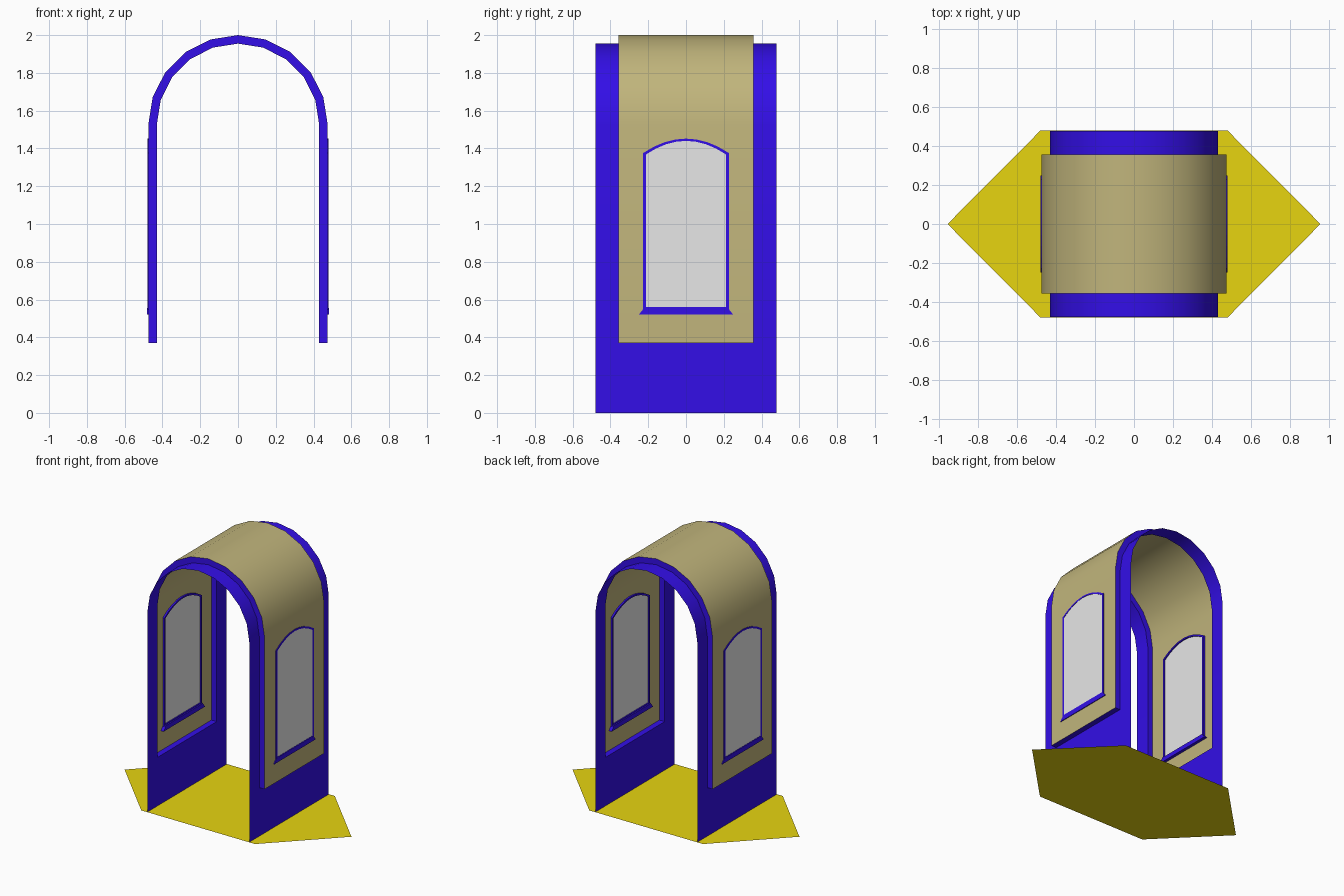
import bpy, bmesh, math

if "Cube" in bpy.data.objects:
    bpy.data.objects.remove(bpy.data.objects["Cube"])

R_IN, R_OUT, SPRING = 0.43, 0.475, 1.525   # arch radii and springing height
Y_END, Y_PANEL, Z_PANEL = 0.478, 0.358, 0.37


def material(name, rgb):
    m = bpy.data.materials.new(name)
    m.diffuse_color = (*rgb, 1)
    m.use_nodes = True
    m.node_tree.nodes["Principled BSDF"].inputs["Base Color"].default_value = m.diffuse_color
    return m


BLUE = material("deep blue", (0.033, 0.0045, 0.8))
TAN = material("tan", (0.53, 0.46, 0.20))
GREY = material("pale grey", (0.8, 0.8, 0.8))
YELLOW = material("yellow", (0.8, 0.66, 0.005))


def finish(name, bm, mat, smooth=False):
    bmesh.ops.remove_doubles(bm, verts=bm.verts, dist=1e-5)
    bmesh.ops.recalc_face_normals(bm, faces=bm.faces)
    me = bpy.data.meshes.new(name)
    bm.to_mesh(me)
    bm.free()
    me.materials.append(mat)
    ob = bpy.data.objects.new(name, me)
    bpy.context.collection.objects.link(ob)
    if smooth:
        bpy.ops.object.select_all(action='DESELECT')
        ob.select_set(True)
        bpy.context.view_layer.objects.active = ob
        bpy.ops.object.shade_smooth_by_angle(angle=math.radians(30))
    return ob


def arch(r, z0):
    """Arch outline in x, z: two legs and ten arc segments."""
    arc = [(r * math.cos(math.pi * i / 10), SPRING + r * math.sin(math.pi * i / 10))
           for i in range(11)]
    return [(r, z0)] + arc + [(-r, z0)]


def strip(bm, a, b):
    """Quads between two equally long point rows."""
    va, vb = [bm.verts.new(p) for p in a], [bm.verts.new(p) for p in b]
    for i in range(len(a) - 1):
        bm.faces.new((va[i], va[i + 1], vb[i + 1], vb[i]))


def at_y(points, y):
    return [(x, y, z) for x, z in points]


# End ribs with the stepped edge around the raised panel
for side, label in ((-1, "front"), (1, "back")):
    bm = bmesh.new()
    inner = arch(R_IN, Z_PANEL)
    strip(bm, at_y(inner, side * Y_END), at_y(inner, side * Y_PANEL))
    strip(bm, at_y(inner, side * Y_PANEL), at_y(arch(R_OUT, Z_PANEL), side * Y_PANEL))
    finish(label + "_rib", bm, BLUE, True)

# Raised vault panel
bm = bmesh.new()
outer = arch(R_OUT, Z_PANEL)
strip(bm, at_y(outer, -Y_PANEL), at_y(outer, Y_PANEL))
finish("vault_panel", bm, TAN, True)

# Hexagonal floor sheet
bm = bmesh.new()
bm.faces.new([bm.verts.new(p) for p in (
    (0.957, 0, 0), (0.48, 0.48, 0), (-0.48, 0.48, 0),
    (-0.957, 0, 0), (-0.48, -0.48, 0), (0.48, -0.48, 0))])
finish("floor", bm, YELLOW)


def window_outline(w, z0, z1, rise):
    """Rectangle with a shallow arched head, in y, z."""
    head = [(w * math.cos(math.pi * i / 8), z1 + rise * math.sin(math.pi * i / 8) ** 0.9)
            for i in range(9)]
    head = [(w * (1 - i / 4), z1 + rise * (1 - (1 - i / 4) ** 2)) for i in range(9)]
    return [(-w, z0), (w, z0)] + head


def plate(name, outline, x0, x1, side, mat):
    bm = bmesh.new()
    f = bm.faces.new([bm.verts.new((side * x0, y, z)) for y, z in outline])
    ext = bmesh.ops.extrude_face_region(bm, geom=[f], use_keep_orig=True)
    moved = [v for v in ext["geom"] if isinstance(v, bmesh.types.BMVert)]
    bmesh.ops.translate(bm, verts=moved, vec=(side * (x1 - x0), 0, 0))
    finish(name, bm, mat)


GLASS = window_outline(0.212, 0.56, 1.368, 0.072)
FRAME = window_outline(0.228, 0.545, 1.375, 0.077)

for side, label in ((-1, "left"), (1, "right")):
    # Lower wall and ledge under the panel
    bm = bmesh.new()
    rows = [[(side * x, y, z) for y in (-Y_END, -Y_PANEL, Y_PANEL, Y_END)]
            for x, z in ((R_IN, 0), (R_IN, Z_PANEL))]
    strip(bm, *rows)
    ledge = [(side * R_OUT, y, Z_PANEL) for y in (-Y_PANEL, Y_PANEL)]
    strip(bm, rows[1][1:3], ledge)
    finish(label + "_lower_wall", bm, BLUE)

    # Window pane, visible on both faces of the panel
    plate(label + "_window_pane", GLASS, 0.471, 0.478, side, GREY)

    # Frame ring around the pane
    bm = bmesh.new()
    loops = [[(side * x, y, z) for y, z in o + o[:1]]
             for x, o in ((0.480, FRAME), (0.480, GLASS), (0.462, GLASS), (0.462, FRAME))]
    for i in range(4):
        strip(bm, loops[i], loops[(i + 1) % 4])
    finish(label + "_window_frame", bm, BLUE)

    # Flared sill
    sill = [(-0.25, 0.52), (0.25, 0.52), (0.222, 0.555), (-0.222, 0.555)]
    plate(label + "_window_sill", sill, 0.452, 0.481, side, BLUE)
